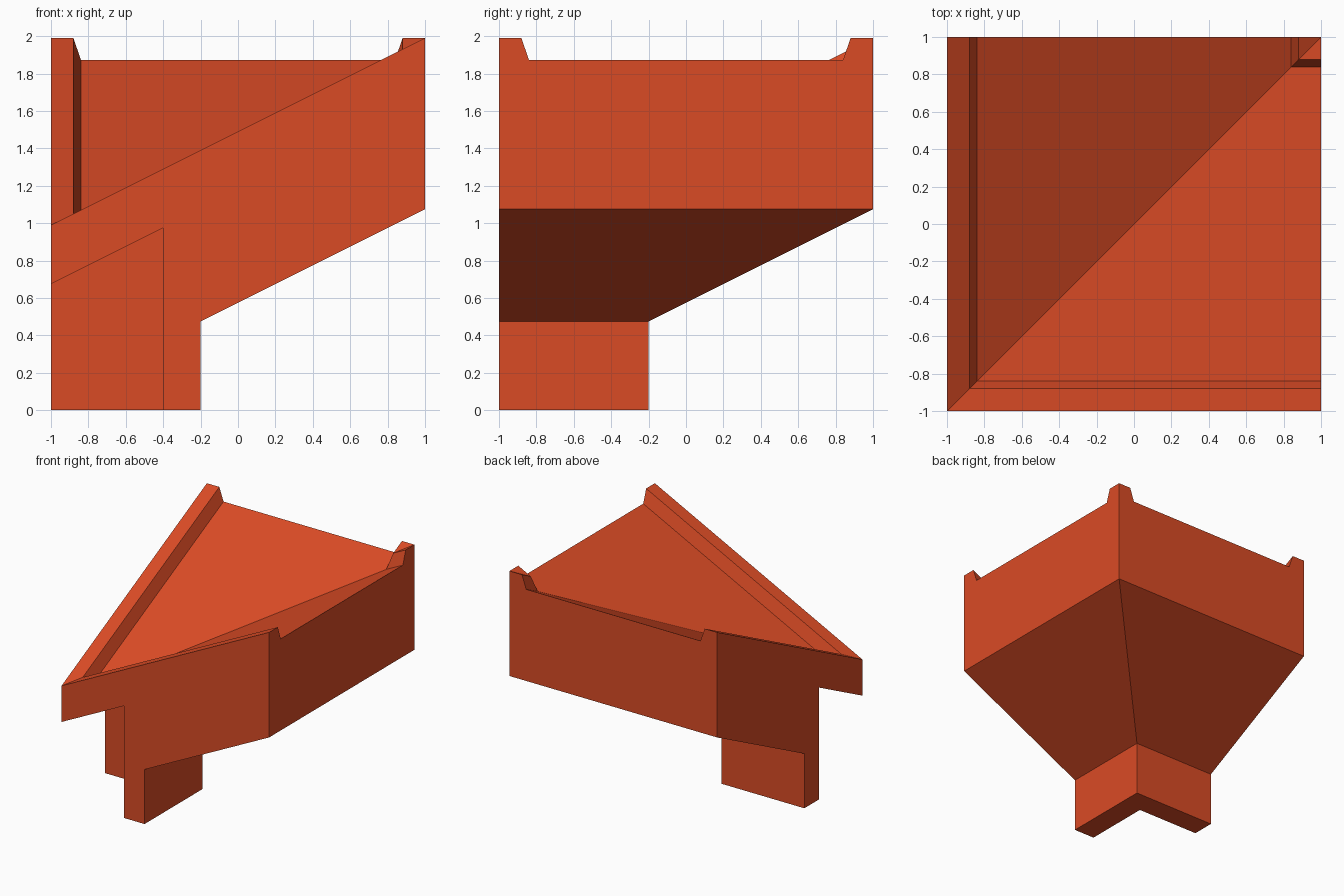
import bpy
import bmesh

if "Cube" in bpy.data.objects:
    bpy.data.objects.remove(bpy.data.objects["Cube"], do_unlink=True)

SLOPE = 0.5
RIM, CEILING, UNDERSIDE = 1.49, 1.175, 0.575   # heights of the sloped layers at the centre
POST_IN, POST_OUT = -0.4, -0.2
# Cross-section of the channel: position across, offset from the rim
PROFILE = [(-1, 0), (-0.88, 0), (-0.84, -0.117), (0.84, -0.117), (0.88, 0), (1, 0)]


def slope(base, x):
    return base + SLOPE * x


def half_faces():
    """Outlines of the half on the x > y side of the mitre."""
    faces = []
    # Channel floor and raised rims, mitred on the diagonal
    for (y0, d0), (y1, d1) in zip(PROFILE, PROFILE[1:]):
        strip = [(y0, y0, slope(RIM, y0) + d0), (1, y0, slope(RIM, 1) + d0),
                 (1, y1, slope(RIM, 1) + d1)]
        if y1 < 1:
            strip.append((y1, y1, slope(RIM, y1) + d1))
        faces.append(strip)
    # Outer side wall, including the post end
    side = [(-1, slope(CEILING, -1)), (POST_IN, slope(CEILING, POST_IN)),
            (POST_IN, 0), (POST_OUT, 0), (POST_OUT, slope(UNDERSIDE, POST_OUT)),
            (1, slope(UNDERSIDE, 1)), (1, slope(RIM, 1)), (-1, slope(RIM, -1))]
    faces.append([(x, -1, z) for x, z in side])
    # High end wall
    low = slope(UNDERSIDE, 1)
    faces.append([(1, -1, low), (1, 1, low)]
                 + [(1, y, slope(RIM, 1) + d) for y, d in reversed(PROFILE)])
    # Sloped underside
    z = slope(UNDERSIDE, POST_OUT)
    faces.append([(POST_OUT, -1, z), (1, -1, low), (1, 1, low), (POST_OUT, POST_OUT, z)])
    # Post outer and inner walls
    for x, base in ((POST_OUT, UNDERSIDE), (POST_IN, CEILING)):
        top = slope(base, x)
        faces.append([(x, -1, 0), (x, x, 0), (x, x, top), (x, -1, top)])
    # Post foot
    faces.append([(POST_IN, -1, 0), (POST_OUT, -1, 0),
                  (POST_OUT, POST_OUT, 0), (POST_IN, POST_IN, 0)])
    # Ceiling inside the post corner
    a, b = slope(CEILING, -1), slope(CEILING, POST_IN)
    faces.append([(-1, -1, a), (POST_IN, -1, b), (POST_IN, POST_IN, b)])
    return faces


# Mirror the half across the diagonal and weld
bm = bmesh.new()
for face in half_faces():
    bm.faces.new([bm.verts.new(p) for p in face])
    bm.faces.new([bm.verts.new((y, x, z)) for x, y, z in reversed(face)])
bmesh.ops.remove_doubles(bm, verts=bm.verts[:], dist=0.0001)
bmesh.ops.recalc_face_normals(bm, faces=bm.faces[:])

mesh = bpy.data.meshes.new("corner_channel")
bm.to_mesh(mesh)
bm.free()
channel = bpy.data.objects.new("corner_channel", mesh)
bpy.context.collection.objects.link(channel)

# Single orange finish
colour = (0.70, 0.070, 0.0185, 1)
mat = bpy.data.materials.new("orange")
mat.use_nodes = True
mat.diffuse_color = colour
mat.node_tree.nodes["Principled BSDF"].inputs["Base Color"].default_value = colour
mesh.materials.append(mat)
